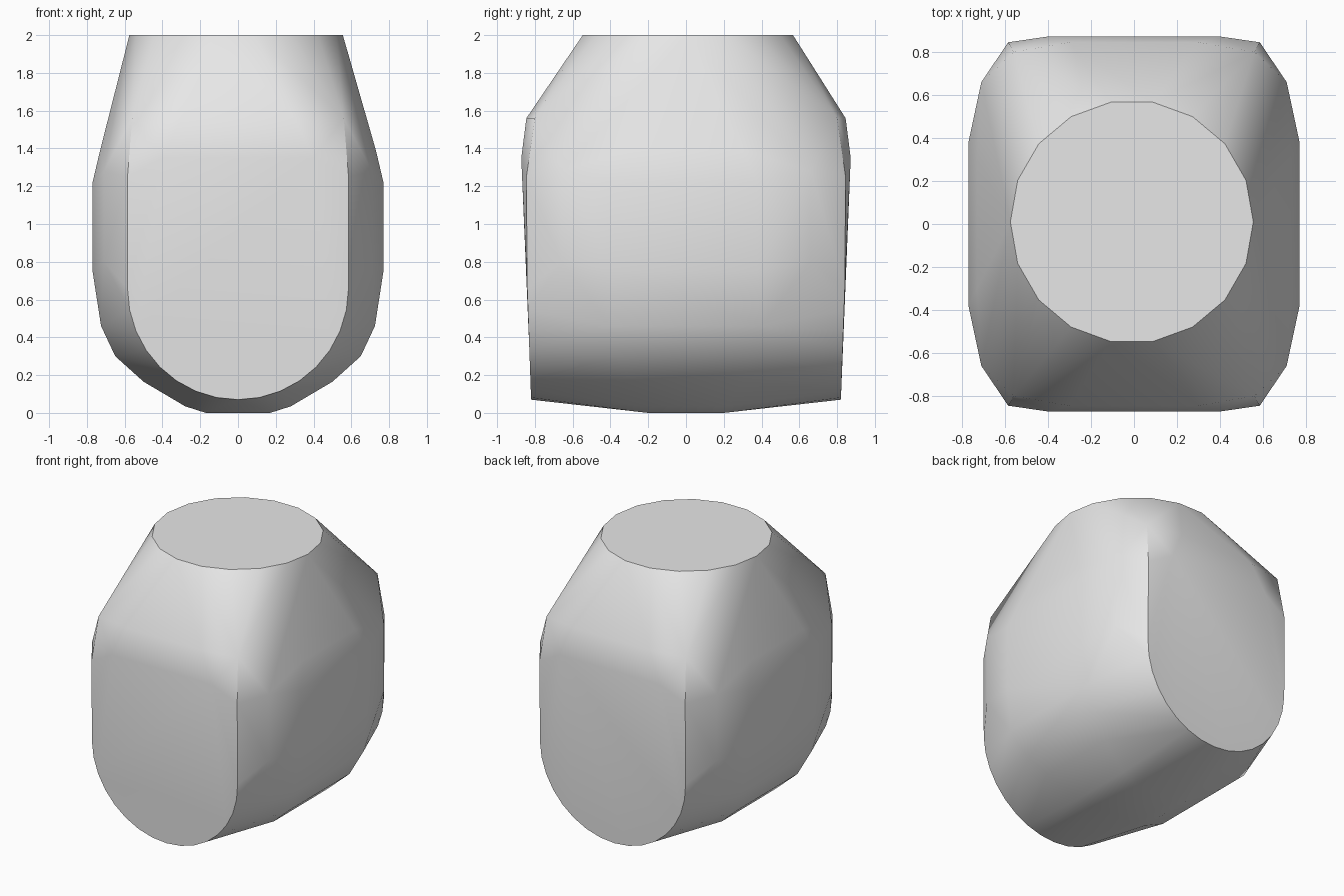
import bpy, bmesh, math

default = bpy.data.objects.get("Cube")
if default:
    bpy.data.objects.remove(default, do_unlink=True)

# Colour
stone = bpy.data.materials.new("plain_grey")
stone.use_nodes = True
grey = (0.8, 0.8, 0.8, 1)
stone.diffuse_color = grey
stone.node_tree.nodes["Principled BSDF"].inputs["Base Color"].default_value = grey

bm = bmesh.new()


def mirrored(x, y, z):
    for sx in (-1, 1):
        for sy in (-1, 1):
            bm.verts.new((sx * x, sy * y, z))


# Flat round top
for i in range(18):
    a = math.tau * i / 18
    bm.verts.new((0.565 * math.cos(a) - 0.01, 0.565 * math.sin(a) + 0.01, 2))

# Front and back plates: rounded bottom, straight sides, leaning slightly out
for i in range(9):
    a = math.pi / 2 * i / 8
    z = 0.66 - 0.59 * math.cos(a)
    mirrored(0.585 * math.sin(a), 0.82 + 0.035 * (z - 0.07), z)
for x, y, z in ((0.585, 0.845, 1.25), (0.4, 0.872, 1.35),
                (0.56, 0.8, 1.56), (0.3, 0.845, 1.56)):
    mirrored(x, y, z)

# Bulging sides and rounded underside
for x, y, z in ((0.73, 0.3, 1.39), (0.77, 0.38, 1.22), (0.77, 0.38, 0.75),
                (0.725, 0.4, 0.46), (0.65, 0.35, 0.3), (0.5, 0.3, 0.165),
                (0.28, 0.22, 0.035), (0.17, 0.2, 0)):
    mirrored(x, y, z)

# Softened upright corners
for z in (0.8, 1.28):
    mirrored(0.71, 0.66, z)

# Wrap one skin around all sections
bmesh.ops.remove_doubles(bm, verts=bm.verts, dist=0.001)
hull = bmesh.ops.convex_hull(bm, input=bm.verts)
spare = {v for v in hull["geom_interior"] if isinstance(v, bmesh.types.BMVert)}
bmesh.ops.delete(bm, geom=list(spare), context='VERTS')
bmesh.ops.dissolve_limit(bm, angle_limit=math.radians(1),
                         verts=bm.verts, edges=bm.edges)
bmesh.ops.recalc_face_normals(bm, faces=bm.faces)

mesh = bpy.data.meshes.new("rounded_block")
bm.to_mesh(mesh)
bm.free()
mesh.materials.append(stone)
block = bpy.data.objects.new("rounded_block", mesh)
bpy.context.collection.objects.link(block)
bpy.context.view_layer.objects.active = block
block.select_set(True)
bpy.ops.object.shade_smooth_by_angle(angle=math.radians(40))
